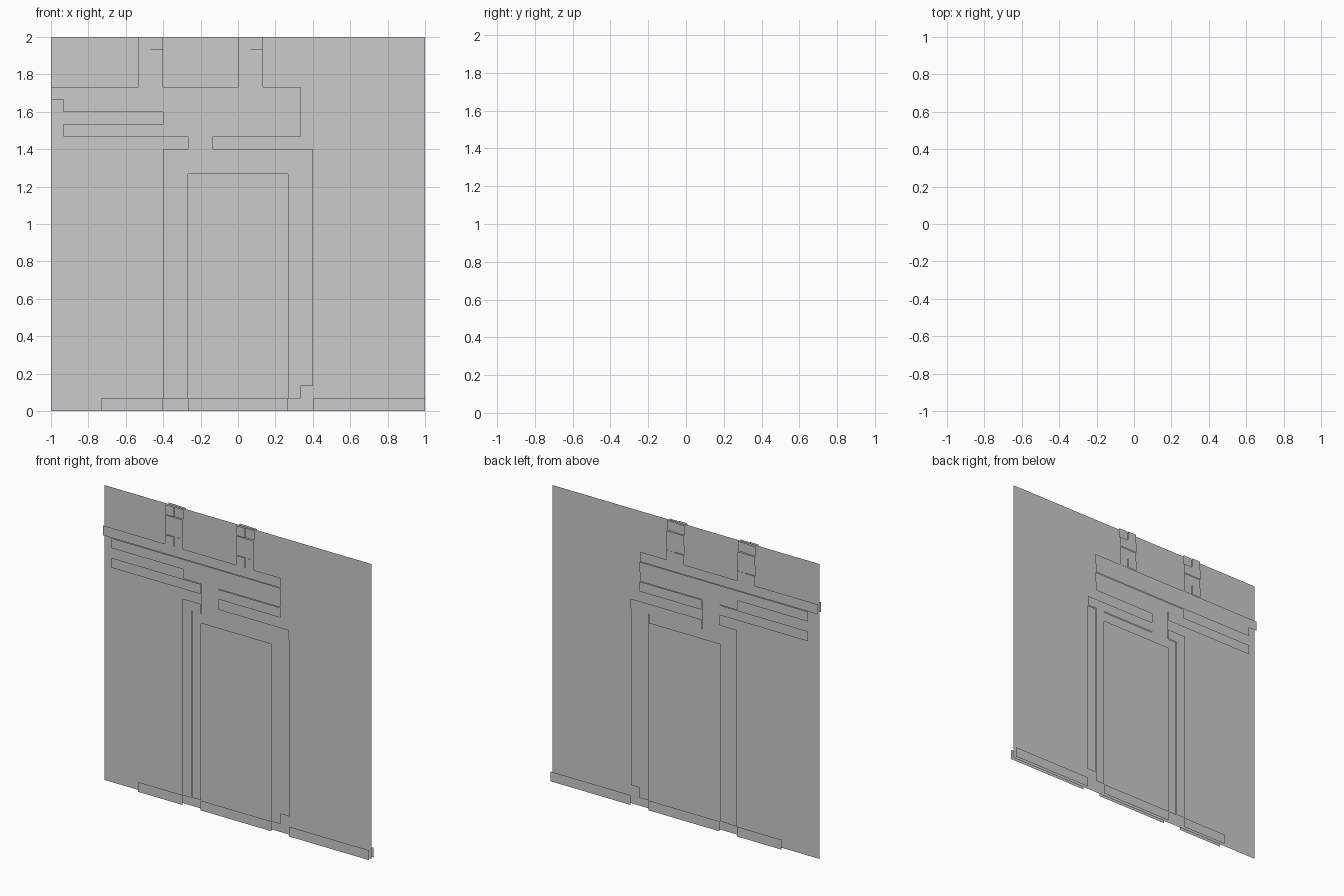
import bpy

if "Cube" in bpy.data.objects:
    bpy.data.objects.remove(bpy.data.objects["Cube"])

P = 2 / 30            # layout module: the wall is 30 x 30 modules
LOW, HIGH = 0.018, 0.023   # relief depths on either side of the wall


def sheets(name, rects, both_sides=True):
    """Flat upright sheets; each rect is (x0, x1, z0, z1, depth) in modules."""
    verts, faces = [], []
    for x0, x1, z0, z1, d in rects:
        for side in ((-1, 1) if both_sides else (-1,)):
            n = len(verts)
            a, b = (x0, x1) if side < 0 else (x1, x0)
            verts += [(a * P, side * d, z0 * P), (b * P, side * d, z0 * P),
                      (b * P, side * d, z1 * P), (a * P, side * d, z1 * P)]
            faces.append((n, n + 1, n + 2, n + 3))
    mesh = bpy.data.meshes.new(name)
    mesh.from_pydata(verts, [], faces)
    ob = bpy.data.objects.new(name, mesh)
    bpy.context.collection.objects.link(ob)
    return ob


# main wall
sheets("wall_panel", [(-15, 15, 0, 30, 0.0)], both_sides=False)

# two brick posts reaching the top edge, rows alternating in depth
for name, x in (("left_post", -8), ("right_post", 0)):
    rows = []
    for i in range(5):
        d = HIGH if i % 2 else LOW
        z = 25 + i
        if i in (1, 4):
            rows += [(x, x + 1, z, z + 1, d), (x + 1, x + 2, z, z + 1, d - 0.004)]
        else:
            rows.append((x, x + 2, z, z + 1, d))
    sheets(name, rows)

# stepped horizontal band under the posts
sheets("upper_band", [(-15, 5, 25, 26, LOW), (-14, 5, 24, 25, HIGH),
                      (-6, 5, 23, 24, LOW)])
sheets("lower_band", [(-14, -4, 22, 23, HIGH), (-2, 5, 22, 23, HIGH)])

# short stem joining the band to the door frame
sheets("band_stem", [(-4, -2, 20, 23, LOW)])

# door frame: lintel in two rows, jambs in two columns each
sheets("door_lintel", [(-6, -4, 20, 21, HIGH), (-2, 6, 20, 21, HIGH),
                       (-4, 4, 19, 20, LOW)])
sheets("left_jamb", [(-6, -5, 1, 20, HIGH), (-5, -4, 1, 20, LOW)])
sheets("right_jamb", [(4, 5, 1, 20, HIGH), (5, 6, 2, 20, LOW)])

# base strips along the floor
sheets("base_strip", [(-11, -6, 0, 1, HIGH), (-4, 4, 0, 1, HIGH),
                      (6, 15, 0, 1, HIGH)])
